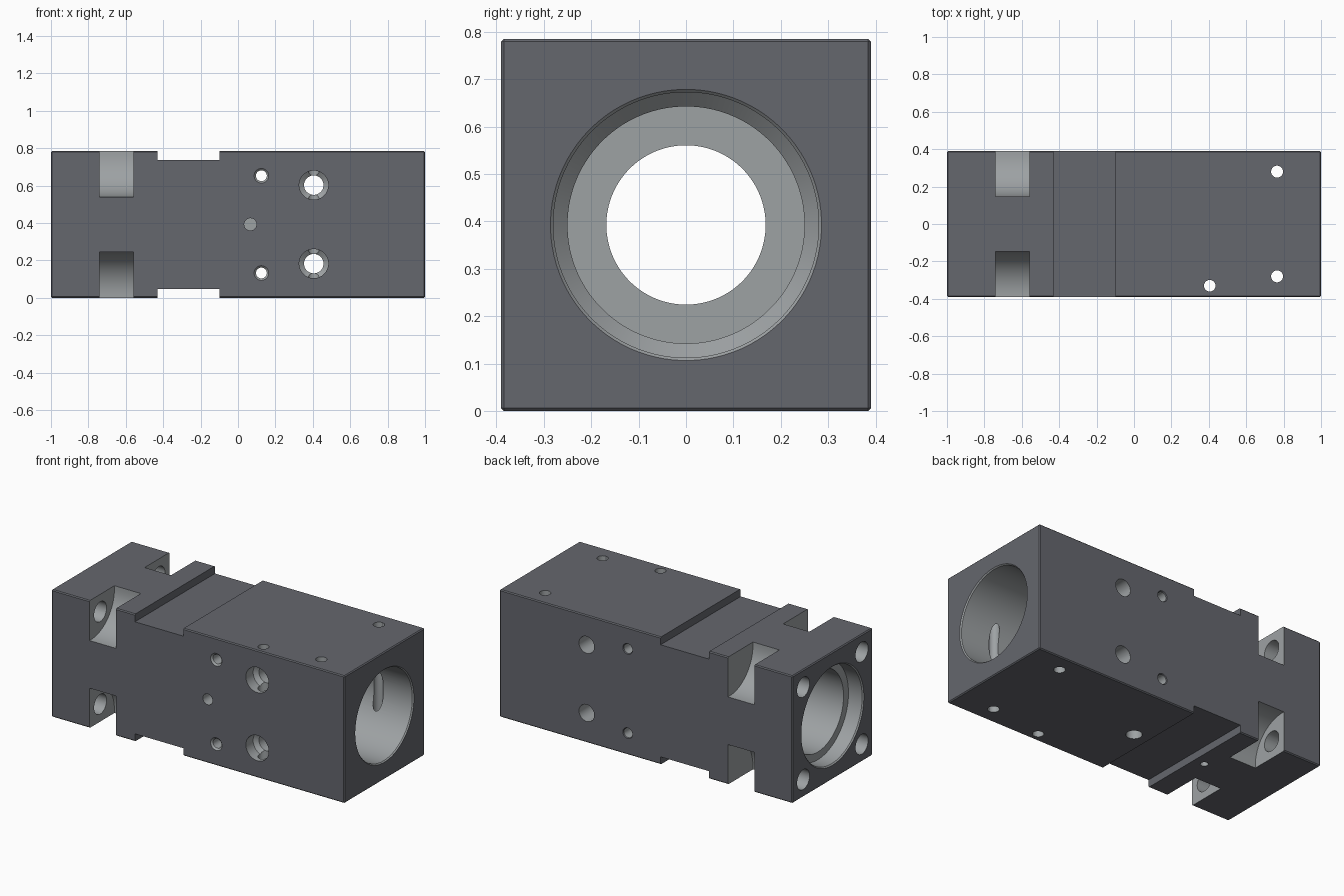
import bpy, bmesh, math
from mathutils import Vector

if "Cube" in bpy.data.objects:
    bpy.data.objects.remove(bpy.data.objects["Cube"])

H, C = 0.39, 0.3925          # half width, centre height
TOP = 2 * C


def make_object(name, bm):
    bmesh.ops.recalc_face_normals(bm, faces=bm.faces[:])
    mesh = bpy.data.meshes.new(name)
    bm.to_mesh(mesh)
    bm.free()
    ob = bpy.data.objects.new(name, mesh)
    bpy.context.collection.objects.link(ob)
    return ob


def box(name, lo, hi):
    bm = bmesh.new()
    bmesh.ops.create_cube(bm, size=1)
    for v in bm.verts:
        v.co = Vector([lo[i] + (v.co[i] + 0.5) * (hi[i] - lo[i]) for i in range(3)])
    return make_object(name, bm)


def prism_x(name, profile, x0, x1):
    bm = bmesh.new()
    face = bm.faces.new([bm.verts.new((x0, y, z)) for y, z in profile])
    out = bmesh.ops.extrude_face_region(bm, geom=[face])
    for v in out["geom"]:
        if isinstance(v, bmesh.types.BMVert):
            v.co.x = x1
    return make_object(name, bm)


def lathe(name, axis, a, b, profile, n=40):
    """Solid of (position, radius) pairs turned round an axis; a, b are the other two coordinates."""
    bm = bmesh.new()
    rings = []
    for t, r in profile:
        ring = []
        for i in range(n):
            w = 2 * math.pi * (i + 0.5) / n
            p = [a + r * math.cos(w), b + r * math.sin(w)]
            p.insert("xyz".index(axis), t)
            ring.append(bm.verts.new(p))
        rings.append(ring)
    for q, s in zip(rings, rings[1:]):
        for i in range(n):
            j = (i + 1) % n
            bm.faces.new((q[i], q[j], s[j], s[i]))
    bm.faces.new(rings[0])
    bm.faces.new(rings[-1])
    return make_object(name, bm)


# Main block with finely chamfered edges
body = box("valve_body_block", (-1, -H, 0), (1, H, TOP))
bm = bmesh.new()
bm.from_mesh(body.data)
bmesh.ops.bevel(bm, geom=bm.edges[:], offset=0.006, segments=1, affect='EDGES')
bm.to_mesh(body.data)
bm.free()

cutters = []

# Wide grooves across top and bottom
cutters.append(box("top_groove", (-0.43, -0.5, TOP - 0.047), (-0.1, 0.5, 1)))
cutters.append(box("bottom_groove", (-0.43, -0.5, -0.2), (-0.1, 0.5, 0.047)))

# Round-cornered bolt pockets and bolt holes at the four long edges
for sy in (-1, 1):
    for sz in (-1, 1):
        arc = [(0.375 - 0.228 * math.cos(w), 0.375 - 0.228 * math.sin(w))
               for w in [math.pi / 2 * i / 16 for i in range(17)]]
        prof = [(0.5, 0.5), (0.147, 0.5)] + arc + [(0.5, 0.147)]
        cutters.append(prism_x("bolt_pocket", [(sy * y, C + sz * z) for y, z in prof], -0.74, -0.56))
        cutters.append(lathe("bolt_hole", "x", sy * 0.285, C + sz * 0.285,
                             [(-1.1, 0.061), (-0.65, 0.061)], 32))

# Stepped central bore, entered from both ends
cutters.append(lathe("central_bore", "x", 0, C, [
    (-1.1, 0.305), (-1, 0.305), (-0.993, 0.298), (-0.9, 0.298), (-0.9, 0.25),
    (-0.25, 0.25), (-0.25, 0.168), (-0.1, 0.168), (-0.1, 0.25),
    (0.55, 0.25), (0.58, 0.28), (0.993, 0.28), (1, 0.286), (1.1, 0.286)], 96))

# Cross holes through front and back
for s in (-1, 1):
    cutters.append(lathe("small_cross_hole", "y", 0.125, C + s * 0.26, [
        (-0.5, 0.039), (-H, 0.039), (-H + 0.01, 0.029), (H - 0.005, 0.029), (H, 0.033), (0.5, 0.033)]))
    cutters.append(lathe("large_cross_hole", "y", 0.405, C + s * 0.21, [
        (-0.5, 0.078), (-H + 0.07, 0.078), (-H + 0.09, 0.052), (0.5, 0.052)]))
    # Upright pin holes that graze the bore wall
    cutters.append(lathe("pin_hole", "z", 0.765, s * 0.28, [(-0.1, 0.032), (1, 0.032)]))

# Single holes
cutters.append(lathe("front_port", "y", 0.066, C, [(-0.5, 0.033), (-0.28, 0.033)]))
cutters.append(lathe("upright_hole", "z", 0.405, -0.33, [(-0.1, 0.031), (1, 0.031)]))
cutters.append(lathe("bottom_port", "z", 0, 0, [(-0.1, 0.045), (0.25, 0.045)]))
cutters.append(lathe("bottom_bleed_hole", "z", -0.5, 0, [(-0.1, 0.022), (0.2, 0.022)]))

# Cut everything out of the block
for cutter in cutters:
    mod = body.modifiers.new(cutter.name, 'BOOLEAN')
    mod.operation = 'DIFFERENCE'
    mod.solver = 'EXACT'
    mod.object = cutter
bpy.context.view_layer.update()
result = bpy.data.meshes.new_from_object(body.evaluated_get(bpy.context.evaluated_depsgraph_get()))
body.modifiers.clear()
body.data = result
for cutter in cutters:
    bpy.data.objects.remove(cutter)

# Dark outer skin, lighter machined cuts
result.materials.clear()
for name, col in (("dark_finish", (0.13, 0.135, 0.155, 1)), ("bare_metal", (0.34, 0.36, 0.37, 1))):
    mat = bpy.data.materials.new(name)
    mat.diffuse_color = col
    mat.use_nodes = True
    mat.node_tree.nodes["Principled BSDF"].inputs["Base Color"].default_value = mat.diffuse_color
    result.materials.append(mat)
for p in result.polygons:
    pts = [result.vertices[i].co for i in p.vertices]
    skin = any(all(abs(abs(q[k] - o) - h) < 0.0065 for q in pts)
               for k, o, h in ((0, 0, 1), (1, 0, H), (2, C, C)))
    round_edge = 0.99 > p.normal.length_squared or max(abs(c) for c in p.normal) < 0.999
    bore_rim = round_edge and abs(p.center.y) < 0.33 and abs(p.center.z - C) < 0.33
    p.material_index = 0 if skin and not bore_rim else 1

bpy.context.view_layer.objects.active = body
body.select_set(True)
bpy.ops.object.shade_smooth_by_angle(angle=math.radians(25))
